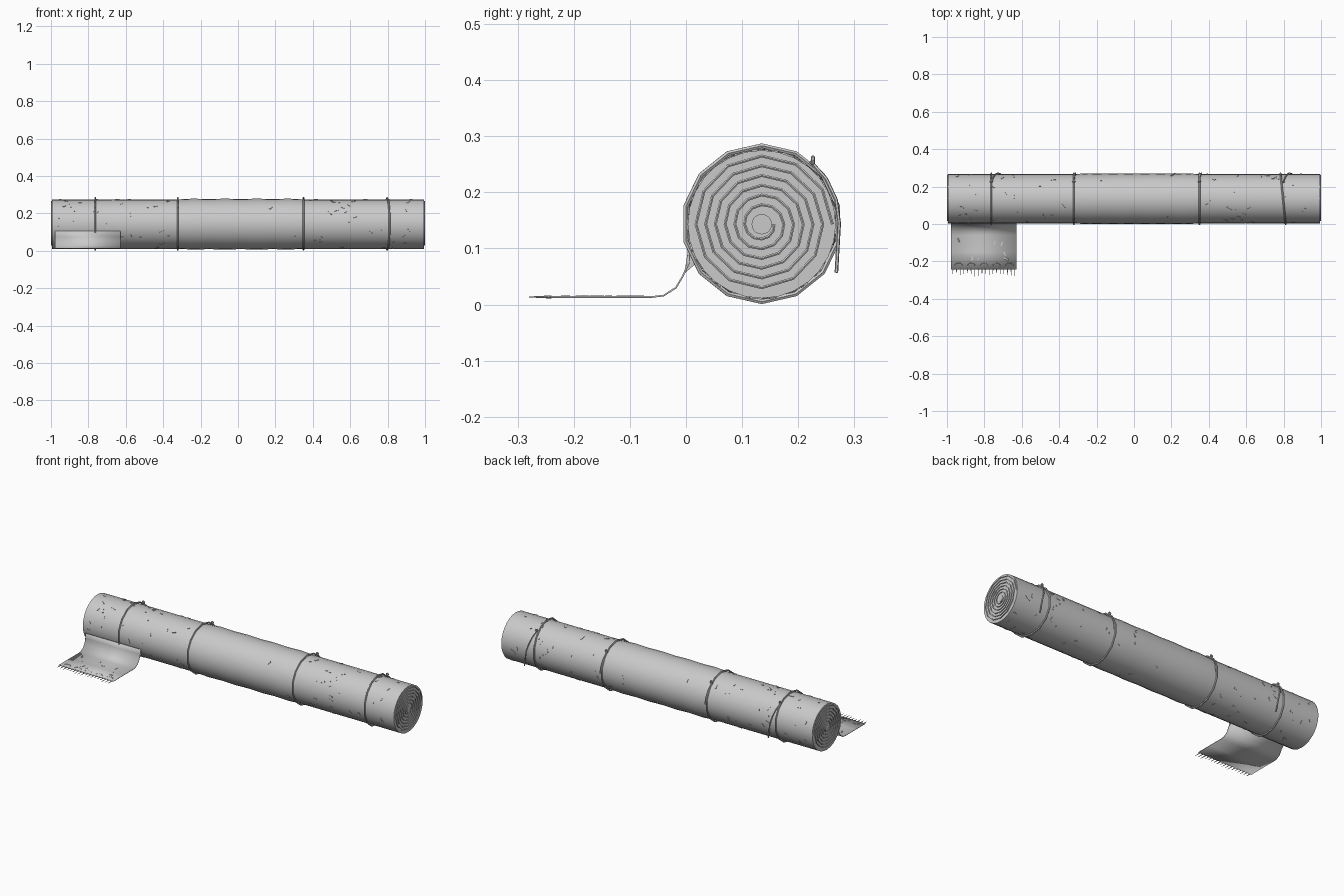
import bpy, bmesh, math, random
from mathutils import Vector, Matrix

if "Cube" in bpy.data.objects:
    bpy.data.objects.remove(bpy.data.objects["Cube"])

random.seed(4)
CY, CZ, R = 0.135, 0.143, 0.132      # roll axis and radius

grey = bpy.data.materials.new("plain_grey")
grey.diffuse_color = (0.588, 0.588, 0.588, 1)
grey.use_nodes = True
grey.node_tree.nodes["Principled BSDF"].inputs["Base Color"].default_value = grey.diffuse_color


def add_mesh(name, bm, smooth=True):
    bmesh.ops.recalc_face_normals(bm, faces=bm.faces)
    me = bpy.data.meshes.new(name)
    bm.to_mesh(me)
    bm.free()
    ob = bpy.data.objects.new(name, me)
    bpy.context.collection.objects.link(ob)
    me.materials.append(grey)
    if smooth:
        bpy.ops.object.select_all(action='DESELECT')
        ob.select_set(True)
        bpy.context.view_layer.objects.active = ob
        bpy.ops.object.shade_smooth_by_angle(angle=math.radians(40))
    return ob


def tube(name, paths, radius, cyclic=False):
    """Round cord following one or more point paths, as a mesh."""
    cu = bpy.data.curves.new(name, 'CURVE')
    cu.dimensions = '3D'
    cu.bevel_depth = radius
    cu.bevel_resolution = 1
    cu.use_fill_caps = True
    for pts in paths:
        sp = cu.splines.new('POLY')
        sp.points.add(len(pts) - 1)
        for p, co in zip(sp.points, pts):
            p.co = (*co, 1)
        sp.use_cyclic_u = cyclic
    tmp = bpy.data.objects.new(name + "_path", cu)
    bpy.context.collection.objects.link(tmp)
    bpy.context.view_layer.update()
    dg = bpy.context.evaluated_depsgraph_get()
    me = bpy.data.meshes.new_from_object(tmp.evaluated_get(dg))
    bpy.data.objects.remove(tmp)
    bm = bmesh.new()
    bm.from_mesh(me)
    return add_mesh(name, bm)


def around(x, a, r):
    """Point on the roll: a = 0 at the top, growing towards the back."""
    return Vector((x, CY + r * math.sin(a), CZ + r * math.cos(a)))


# Carpet roll: closed lathe, middle section slightly fuller
bm = bmesh.new()
stations = [-0.995, -0.76, -0.33, -0.32] + [-0.24 + 0.085 * i for i in range(7)] + [0.35, 0.36, 0.8, 0.995]
rings = []
for i, x in enumerate(stations):
    r = R
    if -0.31 < x < 0.34:
        r = R + 0.003 + 0.0012 * (-1) ** i
    rings.append([bm.verts.new(around(x, 2 * math.pi * k / 28, r)) for k in range(28)])
for a, b in zip(rings, rings[1:]):
    for k in range(28):
        bm.faces.new((a[k], a[k - 1], b[k - 1], b[k]))
bm.faces.new(rings[0])
bm.faces.new(rings[-1])
add_mesh("carpet_roll", bm)

# Spiral carpet edges and round core on both ends
for side, word in ((-1, "left"), (1, "right")):
    pts = []
    for k in range(12 * 6 + 1):
        t = k / 72
        pts.append(around(side * 0.9965, math.pi / 2 + 2 * math.pi * k / 12, 0.022 + 0.104 * t))
    tube(word + "_end_spiral", [pts], 0.003)
    bm = bmesh.new()
    bmesh.ops.create_cone(bm, cap_ends=True, segments=20, radius1=0.018, radius2=0.018, depth=0.004,
                          matrix=Matrix.Translation((side * 0.996, CY, CZ)) @ Matrix.Rotation(math.pi / 2, 4, 'Y'))
    add_mesh(word + "_end_core", bm)

# Tied ropes: ring, knot loop and hanging tail
for i, (x0, tilt) in enumerate(((-0.763, 0.0), (-0.322, 0.0), (0.35, 0.0), (0.797, 0.014))):
    ring = [around(x0 - tilt * math.sin(2 * math.pi * k / 14), 2 * math.pi * k / 14, 0.139)
            + Vector((0, 0, 0.001)) for k in range(14)]
    tube("rope_ring_%d" % (i + 1), [ring], 0.0048, True)
    knot = around(x0, 0.66, 0.144)
    loop = [knot + Vector((0.006 * math.cos(j * math.pi / 4), 0.003, 0.006 * math.sin(j * math.pi / 4)))
            for j in range(8)]
    tube("rope_knot_%d" % (i + 1), [loop], 0.0035, True)
    lean = 0.035 if i in (0, 3) else 0.01
    tail = [around(x0 + lean * t, 0.66 + 0.9 * t, 0.142 - 0.004 * t) for t in (0, 0.33, 0.66, 1)]
    if i in (0, 3):
        tail.append(Vector((x0 + lean * 1.4, 0.268, 0.057)))
    tube("rope_tail_%d" % (i + 1), [tail], 0.0032)

# Unrolled flap: bent strip lying on the ground
X0, X1 = -0.978, -0.628
profile = [(0.004, 0.105), (0.005, 0.075), (-0.006, 0.05), (-0.018, 0.03), (-0.04, 0.016),
           (-0.06, 0.0135), (-0.15, 0.0135), (-0.242, 0.0135)]
bm = bmesh.new()
rows = [[bm.verts.new((x, y, z)) for x in (X0, X1)] for y, z in profile]
for a, b in zip(rows, rows[1:]):
    bm.faces.new((a[0], b[0], b[1], a[1]))
flap = add_mesh("carpet_flap", bm)
mod = flap.modifiers.new("thickness", 'SOLIDIFY')
mod.thickness = 0.003
mod.offset = 0

# Web closing the gap between flap and roll
bm = bmesh.new()
for x in (X0, X1):
    bm.faces.new([bm.verts.new((x, y, z)) for y, z in ((0.004, 0.1), (0.02, 0.075), (-0.003, 0.055))])
add_mesh("flap_web", bm, False)

# Fringe of thin tapered tassels
bm = bmesh.new()
N = 18
for k in range(N):
    x = X0 + (X1 - X0) * (k + 0.5) / N
    end = -0.265 - 0.016 * random.random()
    bmesh.ops.create_cone(bm, cap_ends=True, segments=6, radius1=0.0028, radius2=0.0008, depth=-end - 0.24,
                          matrix=Matrix.Translation((x, (end - 0.24) / 2, 0.0135)) @ Matrix.Rotation(math.pi / 2, 4, 'X'))
add_mesh("fringe", bm)

# Row of small woven arches near the fringe
arches = []
for k in range(5):
    cx = X0 + 0.04 + 0.068 * k
    arches.append([(cx + 0.02 * math.cos(t), -0.222 + 0.014 * math.sin(t), 0.0145)
                   for t in [math.pi * j / 6 for j in range(7)]])
tube("flap_arches", arches, 0.0016)


def sliver(bm, centre, normal, turn):
    """Thin irregular scrap lying on a surface."""
    rot = normal.to_track_quat('Z', 'Y').to_matrix().to_4x4()
    m = Matrix.Translation(centre) @ rot @ Matrix.Rotation(turn, 4, 'Z')
    m = m @ Matrix.Diagonal((random.uniform(0.012, 0.026), random.uniform(0.005, 0.009), 0.003, 1))
    bmesh.ops.create_cube(bm, size=1, matrix=m)


# Loose scraps scattered on the outer thirds of the roll
bm = bmesh.new()
for k in range(150):
    if k % 15 == 0:
        x = random.uniform(-0.3, 0.33)
    elif k % 2:
        x = random.uniform(-0.97, -0.35)
    else:
        x = random.uniform(0.38, 0.97)
    a = random.uniform(0, 2 * math.pi)
    n = Vector((0, math.sin(a), math.cos(a)))
    sliver(bm, around(x, a, R + (0.003 if abs(x) < 0.34 else 0.0)), n, random.uniform(0, math.pi))
add_mesh("roll_scraps", bm, False)

# A few scraps on the flap
bm = bmesh.new()
for k in range(10):
    sliver(bm, Vector((random.uniform(X0 + 0.03, X1 - 0.03), random.uniform(-0.2, -0.07), 0.0145)),
           Vector((0, 0, 1)), random.uniform(0, math.pi))
add_mesh("flap_scraps", bm, False)
